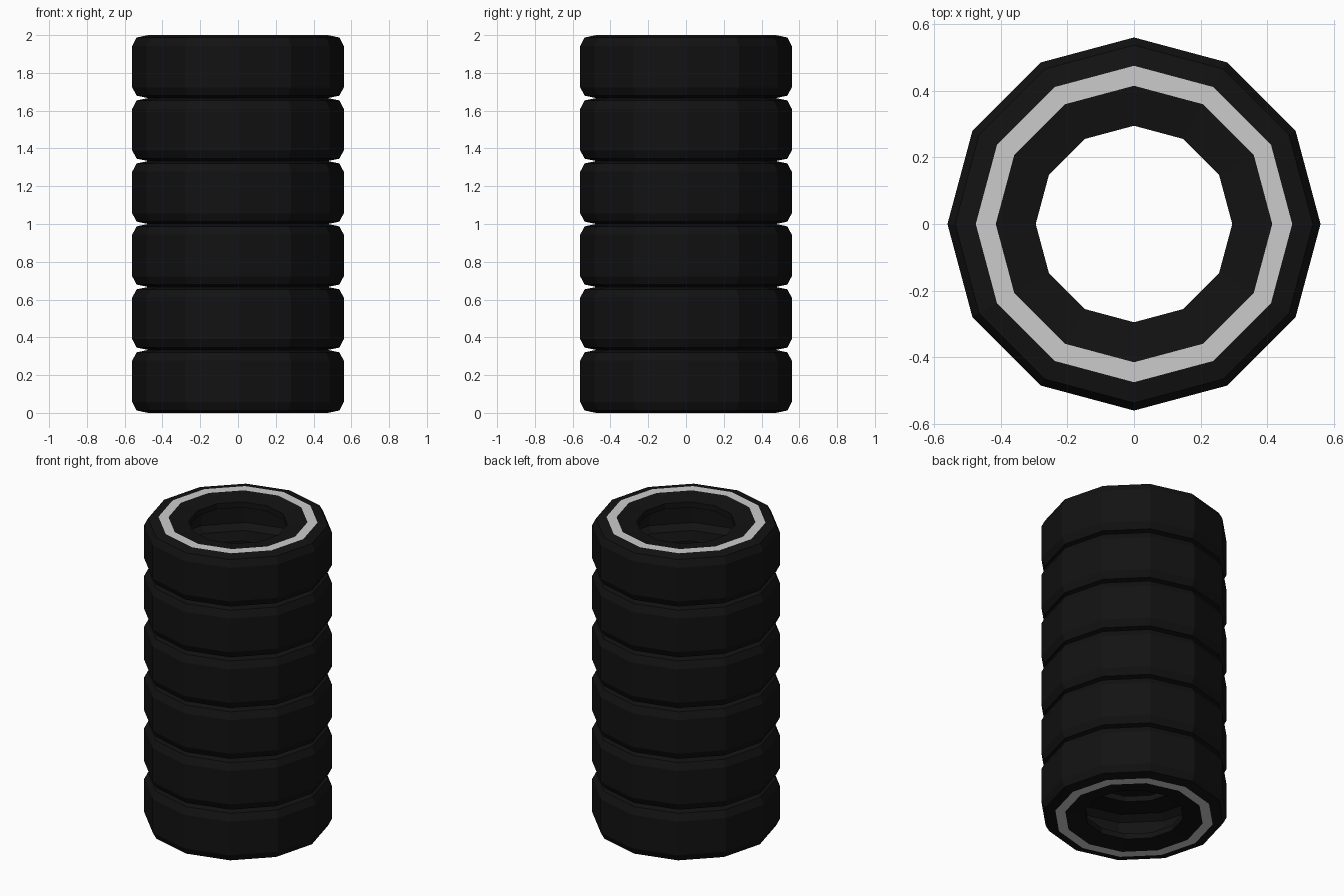
import bpy, bmesh, math

if "Cube" in bpy.data.objects:
    bpy.data.objects.remove(bpy.data.objects["Cube"])

SIDES, COUNT = 12, 6
H = 2.0 / COUNT


def material(name, value):
    m = bpy.data.materials.new(name)
    m.diffuse_color = (value, value, value, 1)
    m.use_nodes = True
    m.node_tree.nodes["Principled BSDF"].inputs["Base Color"].default_value = m.diffuse_color
    return m


rubber = material("rubber", 0.006)
band = material("sidewall_band", 0.6)

# Upper half of the tyre section (radius, height above tyre middle):
# tread, shoulder, band, sidewall, bead lip, then the hollow inside
half = [(0.56, 0.11), (0.537, 0.154), (0.475, H / 2), (0.415, H / 2),
        (0.295, 0.147), (0.295, 0.11), (0.47, 0.122), (0.515, 0.09)]
section = half + [(r, -z) for r, z in reversed(half)]
n = len(section)
band_segments = (2, n - 4)   # flat pale bands, top and bottom


def tyre_mesh():
    bm = bmesh.new()
    rings = []
    for i in range(SIDES):
        a = 2 * math.pi * i / SIDES
        rings.append([bm.verts.new((r * math.cos(a), r * math.sin(a), z))
                      for r, z in section])
    for i in range(SIDES):
        p, q = rings[i], rings[(i + 1) % SIDES]
        for j in range(n):
            k = (j + 1) % n
            f = bm.faces.new((p[j], p[k], q[k], q[j]))
            f.material_index = 1 if j in band_segments else 0
    bmesh.ops.recalc_face_normals(bm, faces=bm.faces)
    me = bpy.data.meshes.new("tyre")
    bm.to_mesh(me)
    bm.free()
    me.materials.append(rubber)
    me.materials.append(band)
    return me


# Stack of identical tyres
mesh = tyre_mesh()
for i in range(COUNT):
    ob = bpy.data.objects.new(f"tyre_{i + 1}", mesh)
    ob.location.z = H * (i + 0.5)
    bpy.context.collection.objects.link(ob)
